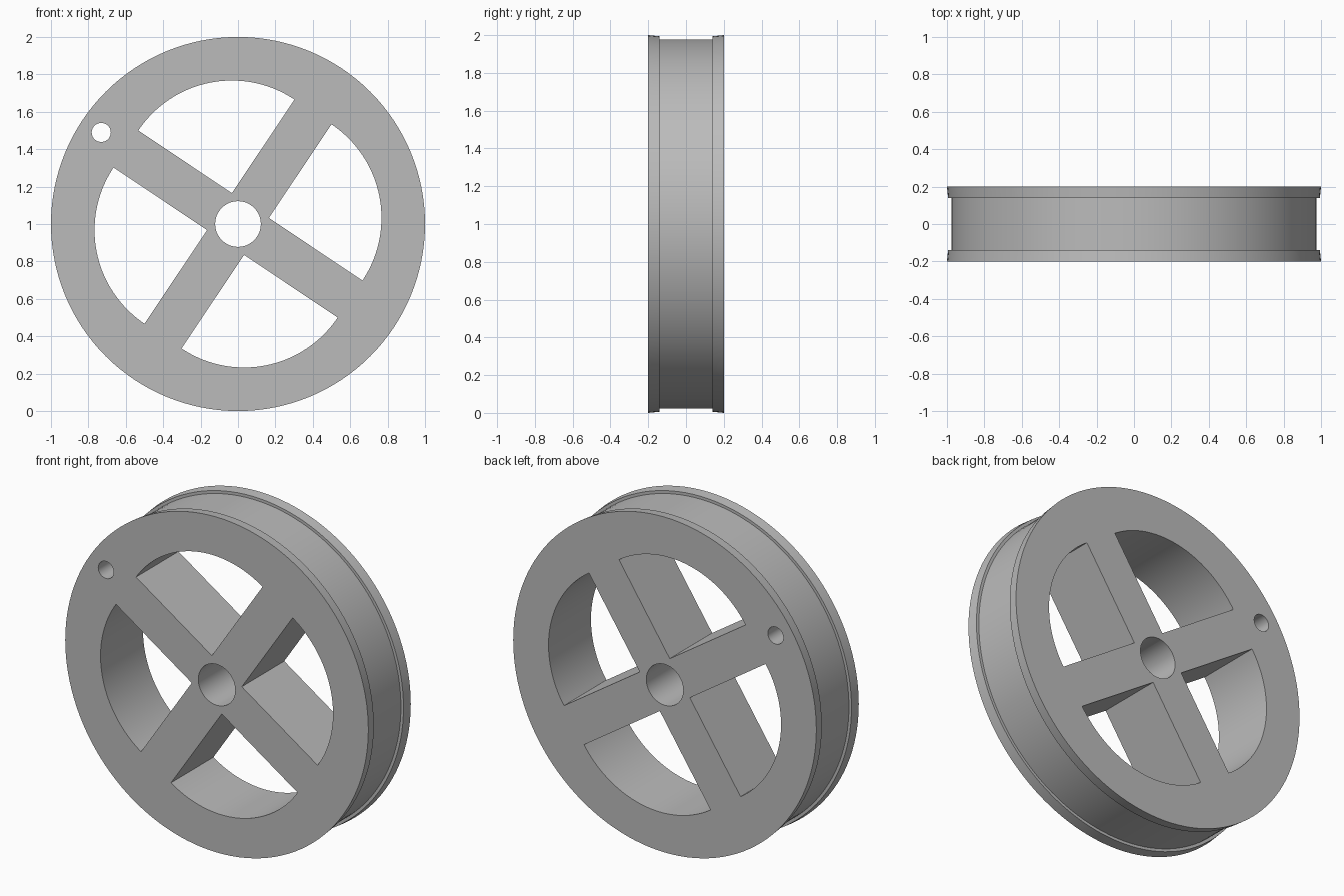
import bpy
import bmesh
from math import pi, cos, sin, radians
from mathutils import Matrix, Vector

cube = bpy.data.objects.get("Cube")
if cube:
    bpy.data.objects.remove(cube, do_unlink=True)

HALF_DEPTH = 0.2
GROOVE_HALF = 0.14
SPOKE_HALF = 0.119
WINDOW_RADIUS = 0.602
TILT = radians(56.2)
CENTRE = Vector((0, 0, 1))

grey = bpy.data.materials.new("plain grey")
grey.use_nodes = True
colour = (0.5, 0.5, 0.5, 1)
grey.diffuse_color = colour
grey.node_tree.nodes["Principled BSDF"].inputs["Base Color"].default_value = colour


def make_object(name, bm):
    bmesh.ops.recalc_face_normals(bm, faces=bm.faces)
    mesh = bpy.data.meshes.new(name)
    bm.to_mesh(mesh)
    bm.free()
    mesh.materials.append(grey)
    obj = bpy.data.objects.new(name, mesh)
    bpy.context.collection.objects.link(obj)
    return obj


def prism(bm, outline):
    """Extrude an (x, z) outline about the hub right through the wheel."""
    verts = [bm.verts.new(CENTRE + Vector((x, -0.4, z))) for x, z in outline]
    face = bm.faces.new(verts)
    top = bmesh.ops.extrude_face_region(bm, geom=[face])["geom"]
    moved = [v for v in top if isinstance(v, bmesh.types.BMVert)]
    bmesh.ops.translate(bm, verts=moved, vec=(0, 0.8, 0))


def arc(cx, cz, r, start, end, steps):
    angles = [start + (end - start) * i / steps for i in range(steps + 1)]
    return [(cx + r * cos(a), cz + r * sin(a)) for a in angles]


# Solid wheel with a shallow groove between two flanges
profile = [(0, -HALF_DEPTH), (1, -HALF_DEPTH), (0.994, -GROOVE_HALF),
           (0.977, -GROOVE_HALF), (0.977, GROOVE_HALF), (0.994, GROOVE_HALF),
           (1, HALF_DEPTH), (0, HALF_DEPTH)]
bm = bmesh.new()
points = [bm.verts.new(CENTRE + Vector((r, y, 0))) for r, y in profile]
edges = [bm.edges.new(pair) for pair in zip(points, points[1:])]
bmesh.ops.spin(bm, geom=points + edges, cent=CENTRE, axis=(0, 1, 0),
               angle=2 * pi, steps=128, use_duplicate=False)
bmesh.ops.remove_doubles(bm, verts=bm.verts, dist=0.0001)
bmesh.ops.dissolve_limit(bm, angle_limit=0.001, verts=bm.verts, edges=bm.edges)
wheel = make_object("spoked_wheel", bm)

# Four quarter-round windows that leave a cross of spokes
bm = bmesh.new()
for i in range(4):
    turn = Matrix.Rotation(TILT + i * pi / 2, 2)
    corner = (SPOKE_HALF, SPOKE_HALF)
    outline = [corner] + arc(*corner, WINDOW_RADIUS, 0, pi / 2, 40)
    prism(bm, [turn @ Vector(p) for p in outline])

# Axle bore and small crank hole at the end of one spoke
prism(bm, arc(0, 0, 0.122, 0, 2 * pi, 64)[:-1])
hole_angle = TILT + pi / 2
prism(bm, arc(0.88 * cos(hole_angle), 0.88 * sin(hole_angle),
              0.051, 0, 2 * pi, 40)[:-1])
cutter = make_object("opening_cutter", bm)
cutter.hide_render = True

# Cut the openings, then drop the cutter
cut = wheel.modifiers.new("openings", 'BOOLEAN')
cut.operation = 'DIFFERENCE'
cut.solver = 'EXACT'
cut.object = cutter
bpy.ops.object.select_all(action='DESELECT')
wheel.select_set(True)
bpy.context.view_layer.objects.active = wheel
bpy.ops.object.modifier_apply(modifier=cut.name)
bpy.data.objects.remove(cutter, do_unlink=True)
bpy.ops.object.shade_smooth_by_angle(angle=radians(30))
